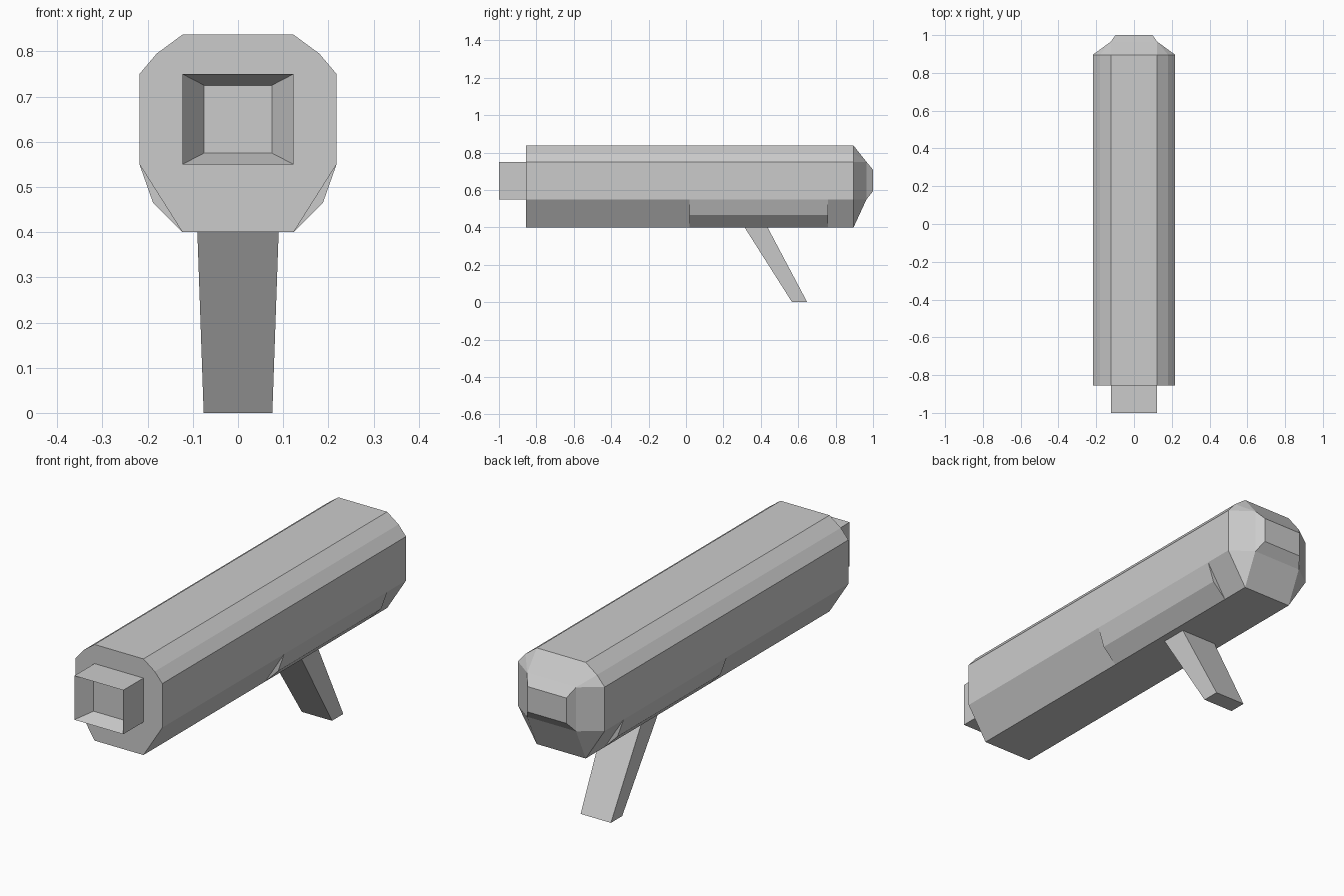
import bpy, bmesh

if "Cube" in bpy.data.objects:
    bpy.data.objects.remove(bpy.data.objects["Cube"])


def loft(name, rings, cap_start=True):
    """Skin a list of equal-length rings of (x, y, z) points into a solid."""
    bm = bmesh.new()
    rows = [[bm.verts.new(p) for p in ring] for ring in rings]
    n = len(rows[0])
    for a, b in zip(rows, rows[1:]):
        for i in range(n):
            j = (i + 1) % n
            bm.faces.new((a[i], a[j], b[j], b[i]))
    if cap_start:
        bm.faces.new(rows[0])
    bm.faces.new(rows[-1])
    bmesh.ops.remove_doubles(bm, verts=bm.verts[:], dist=1e-5)
    bmesh.ops.recalc_face_normals(bm, faces=bm.faces[:])
    mesh = bpy.data.meshes.new(name)
    bm.to_mesh(mesh)
    bm.free()
    obj = bpy.data.objects.new(name, mesh)
    bpy.context.collection.objects.link(obj)
    return obj


def at_y(profile, y):
    return [(x, y, z) for x, z in profile]


def mirrored(half):
    """Right-hand profile, top to bottom, closed with its mirror image."""
    return half + [(-x, z) for x, z in reversed(half)]


def box_profile(hx, z0, z1):
    return mirrored([(hx, z1), (hx, z0)])


def corner_profile(hx, z0, z1):
    """Rectangle with repeated corners, matching the body's point count."""
    return mirrored([(hx, z1)] * 3 + [(hx, z0)] * 2)


# Main body with stepped, tapered rear cap
section = mirrored([(0.123, 0.837), (0.18, 0.795), (0.218, 0.75),
                    (0.218, 0.55), (0.123, 0.40)])
loft("body", [at_y(section, -0.855),
              at_y(section, 0.896),
              at_y(corner_profile(0.123, 0.55, 0.75), 0.965),
              at_y(corner_profile(0.098, 0.593, 0.708), 1.0)])

# Square muzzle with a tapered recess
outer = box_profile(0.123, 0.55, 0.75)
inner = box_profile(0.075, 0.575, 0.725)
loft("muzzle", [at_y(outer, -0.855), at_y(outer, -1.0), at_y(inner, -0.93)],
     cap_start=False)

# Raised pads on the lower side chamfers
pad = [(0.218, 0.55), (0.188, 0.465), (0.123, 0.40), (0.13, 0.50)]
for side, sign in (("right", 1), ("left", -1)):
    prof = [(sign * x, z) for x, z in pad]
    loft(side + "_pad", [at_y(prof, 0.02), at_y(prof, 0.76)])

# Slanted, tapering grip
def grip_ring(hx, y0, y1, z):
    return [(-hx, y0, z), (hx, y0, z), (hx, y1, z), (-hx, y1, z)]

loft("grip", [grip_ring(0.09, 0.312, 0.435, 0.402),
              grip_ring(0.076, 0.567, 0.648, 0.0)])
